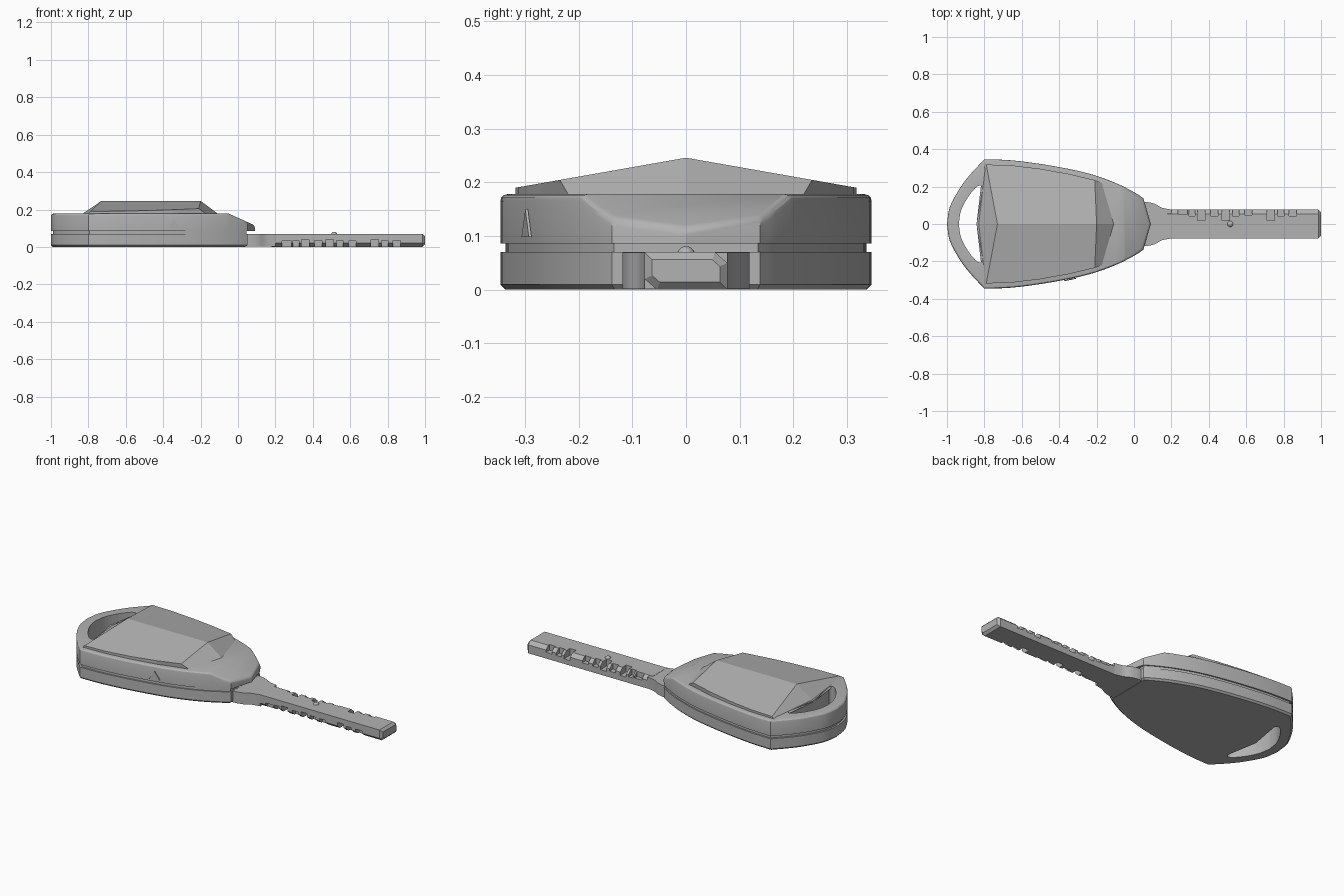
import bpy, bmesh, math
from mathutils import Vector

if "Cube" in bpy.data.objects:
    bpy.data.objects.remove(bpy.data.objects["Cube"], do_unlink=True)

grey = bpy.data.materials.new("plain grey")
grey.use_nodes = True
grey.diffuse_color = (0.45, 0.45, 0.45, 1)
grey.node_tree.nodes["Principled BSDF"].inputs["Base Color"].default_value = (0.45, 0.45, 0.45, 1)


def finish(name, bm, smooth=True):
    bmesh.ops.recalc_face_normals(bm, faces=bm.faces)
    mesh = bpy.data.meshes.new(name)
    bm.to_mesh(mesh)
    bm.free()
    mesh.materials.append(grey)
    obj = bpy.data.objects.new(name, mesh)
    bpy.context.collection.objects.link(obj)
    if smooth:
        activate(obj)
        bpy.ops.object.shade_smooth_by_angle(angle=math.radians(25))
    return obj


def activate(obj):
    bpy.ops.object.select_all(action="DESELECT")
    obj.select_set(True)
    bpy.context.view_layer.objects.active = obj


def prism(outline, z0, z1):
    bm = bmesh.new()
    face = bm.faces.new([bm.verts.new((x, y, z0)) for x, y in outline])
    out = bmesh.ops.extrude_face_region(bm, geom=[face])
    tops = [v for v in out["geom"] if isinstance(v, bmesh.types.BMVert)]
    bmesh.ops.translate(bm, verts=tops, vec=(0, 0, z1 - z0))
    bmesh.ops.recalc_face_normals(bm, faces=bm.faces)
    return bm


def mirrored(half):
    return half + [(x, -y) for x, y in reversed(half) if abs(y) > 1e-6]


def curve(points, steps=4):
    """Smooth path through a few points."""
    pts = [Vector(p) for p in points]
    pts = [2 * pts[0] - pts[1]] + pts + [2 * pts[-1] - pts[-2]]
    path = []
    for a, b, c, d in zip(pts, pts[1:], pts[2:], pts[3:]):
        for i in range(steps):
            t = i / steps
            p = 0.5 * (2 * b + (c - a) * t + (2 * a - 5 * b + 4 * c - d) * t * t
                       + (3 * b - a - 3 * c + d) * t ** 3)
            path.append((p.x, p.y))
    return path + [tuple(points[-1])]


def cut(obj, cutter):
    cutter.hide_render = True
    mod = obj.modifiers.new("cut", "BOOLEAN")
    mod.operation, mod.solver, mod.object = "DIFFERENCE", "EXACT", cutter
    activate(obj)
    bpy.ops.object.modifier_apply(modifier=mod.name)


def bevel_rim(bm, test, size, segments):
    """Round the edges between walls and caps that pass the test."""
    rim = [e for e in bm.edges if all(test(v.co) for v in e.verts)
           and sum(abs(f.normal.z) > 0.5 for f in e.link_faces) == 1]
    bmesh.ops.bevel(bm, geom=rim, offset=size, segments=segments, profile=0.5, affect="EDGES")


# Fob outline, built as one half and mirrored
tail = curve([(-1, 0), (-0.985, 0.09), (-0.935, 0.185), (-0.88, 0.26), (-0.8, 0.346)])
flank = curve([(-0.8, 0.346), (-0.65, 0.34), (-0.45, 0.313), (-0.25, 0.272), (-0.1, 0.22),
               (0, 0.17), (0.05, 0.138)])
half = tail[:-1] + flank
inner = [(x * 0.985 - 0.005, y * 0.972) for x, y in half]

# Shells and the recessed seam between them
bm = prism(mirrored(half), 0, 0.07)
bevel_rim(bm, lambda c: c.z < 0.001, 0.01, 1)
lower_shell = finish("lower_shell", bm)
seam = finish("seam", prism(mirrored(inner), 0.06, 0.095))

bm = prism(mirrored(half + [(0.09, 0)]), 0.086, 0.178)
bmesh.ops.bisect_plane(bm, geom=bm.verts[:] + bm.edges[:] + bm.faces[:],
                       plane_co=(-0.05, 0, 0.178), plane_no=(0.45, 0, 1), clear_outer=True)
open_edges = [e for e in bm.edges if e.is_boundary]
bmesh.ops.contextual_create(bm, geom=open_edges)
bmesh.ops.recalc_face_normals(bm, faces=bm.faces)
bm.normal_update()
bevel_rim(bm, lambda c: c.z > 0.1, 0.013, 3)
upper_shell = finish("upper_shell", bm)

# Key ring slot through the tail
slot_half = curve([(-0.937, 0), (-0.925, 0.07), (-0.89, 0.14), (-0.845, 0.195),
                   (-0.82, 0.205), (-0.808, 0.19)]) + [(-0.842, 0)]
slot = finish("slot_cutter", prism(mirrored(slot_half), -0.1, 0.3), False)
for shell in (lower_shell, seam, upper_shell):
    cut(shell, slot)
    activate(shell)
    bpy.ops.object.shade_smooth_by_angle(angle=math.radians(25))
bpy.data.objects.remove(slot, do_unlink=True)

# Faceted raised panel with a central ridge
bm = bmesh.new()
base = 0.17
side = [(-0.79, 0.318), (-0.65, 0.313), (-0.5, 0.295), (-0.35, 0.268), (-0.21, 0.235)]
ridge = [bm.verts.new((-0.73, 0, 0.246)), bm.verts.new((-0.2, 0, 0.246))]
back = bm.verts.new((-0.842, 0, base))
front = bm.verts.new((-0.098, 0, base))
for s in (1, -1):
    top = [bm.verts.new((x, s * y, 0.246 - 0.176 * y)) for x, y in side]
    low = [bm.verts.new((x, s * y, base)) for x, y in side]
    low[0].co.x, low[-1].co = -0.805, Vector((-0.16, s * 0.215, base))
    bm.faces.new([ridge[0]] + top + [ridge[1]])
    for i in range(len(side) - 1):
        bm.faces.new((top[i], low[i], low[i + 1], top[i + 1]))
    bm.faces.new((ridge[0], back, low[0], top[0]))
    bm.faces.new((ridge[1], top[-1], low[-1], front))
    bm.faces.new([back, front] + low[::-1])
bmesh.ops.remove_doubles(bm, verts=bm.verts, dist=0.0001)
finish("ridge_panel", bm, False)

# Neck flaring from the blade into the fob
neck_half = [(0, 0.118)] + curve([(0.07, 0.118), (0.11, 0.108), (0.15, 0.087), (0.2, 0.077)])
finish("neck", prism(mirrored(neck_half), 0.001, 0.069))

# Blade with two opposite chamfers, swept along x
section = [(-0.054, 0), (0.077, 0), (0.077, 0.05), (0.054, 0.07), (-0.077, 0.07), (-0.077, 0.02)]
bm = bmesh.new()
end = bm.faces.new([bm.verts.new((0.18, y, z)) for y, z in section])
out = bmesh.ops.extrude_face_region(bm, geom=[end])
tip = [v for v in out["geom"] if isinstance(v, bmesh.types.BMVert)]
bmesh.ops.translate(bm, verts=tip, vec=(0.82, 0, 0))
tip_edges = [e for e in bm.edges if all(v in tip for v in e.verts)]
bmesh.ops.bevel(bm, geom=tip_edges, offset=0.014, segments=1, affect="EDGES")
blade = finish("blade", bm, False)

# Bitting notches on both chamfers: position along blade, width, depth
notches = [(0.26, 0.05, 0.025), (0.31, 0.03, 0.035), (0.36, 0.04, 0.058), (0.43, 0.04, 0.035),
           (0.49, 0.04, 0.058), (0.545, 0.035, 0.035), (0.61, 0.04, 0.03),
           (0.73, 0.04, 0.058), (0.785, 0.035, 0.035), (0.85, 0.04, 0.035)]
bm = bmesh.new()
for x, w, d in notches:
    for s in (1, -1):
        cube = bmesh.ops.create_cube(bm, size=1)["verts"]
        for v in cube:
            y, z = 0.078 - d + (v.co.y + 0.5) * 0.1, 0.012 - d * 0.3 + (v.co.z + 0.5) * 0.1
            v.co = (x + v.co.x * w, s * y, 0.035 + s * z)
notch_cutter = finish("notch_cutter", bm, False)
cut(blade, notch_cutter)
bpy.data.objects.remove(notch_cutter, do_unlink=True)

# Small locating bump on the blade
bm = bmesh.new()
bmesh.ops.create_uvsphere(bm, u_segments=20, v_segments=12, radius=0.017)
bmesh.ops.translate(bm, verts=bm.verts, vec=(0.515, 0, 0.064))
finish("blade_bump", bm)

# Triangular marker plate on the right flank
bm = bmesh.new()
corners = []
for x, z in ((-0.375, 0.098), (-0.31, 0.098), (-0.342, 0.15)):
    corners.append(bm.verts.new((x, -0.2945 + (x + 0.342) * 0.21, z)))
out = bmesh.ops.extrude_face_region(bm, geom=[bm.faces.new(corners)])
moved = [v for v in out["geom"] if isinstance(v, bmesh.types.BMVert)]
bmesh.ops.translate(bm, verts=moved, vec=(0, -0.005, 0))
finish("triangle_marker", bm, False)
